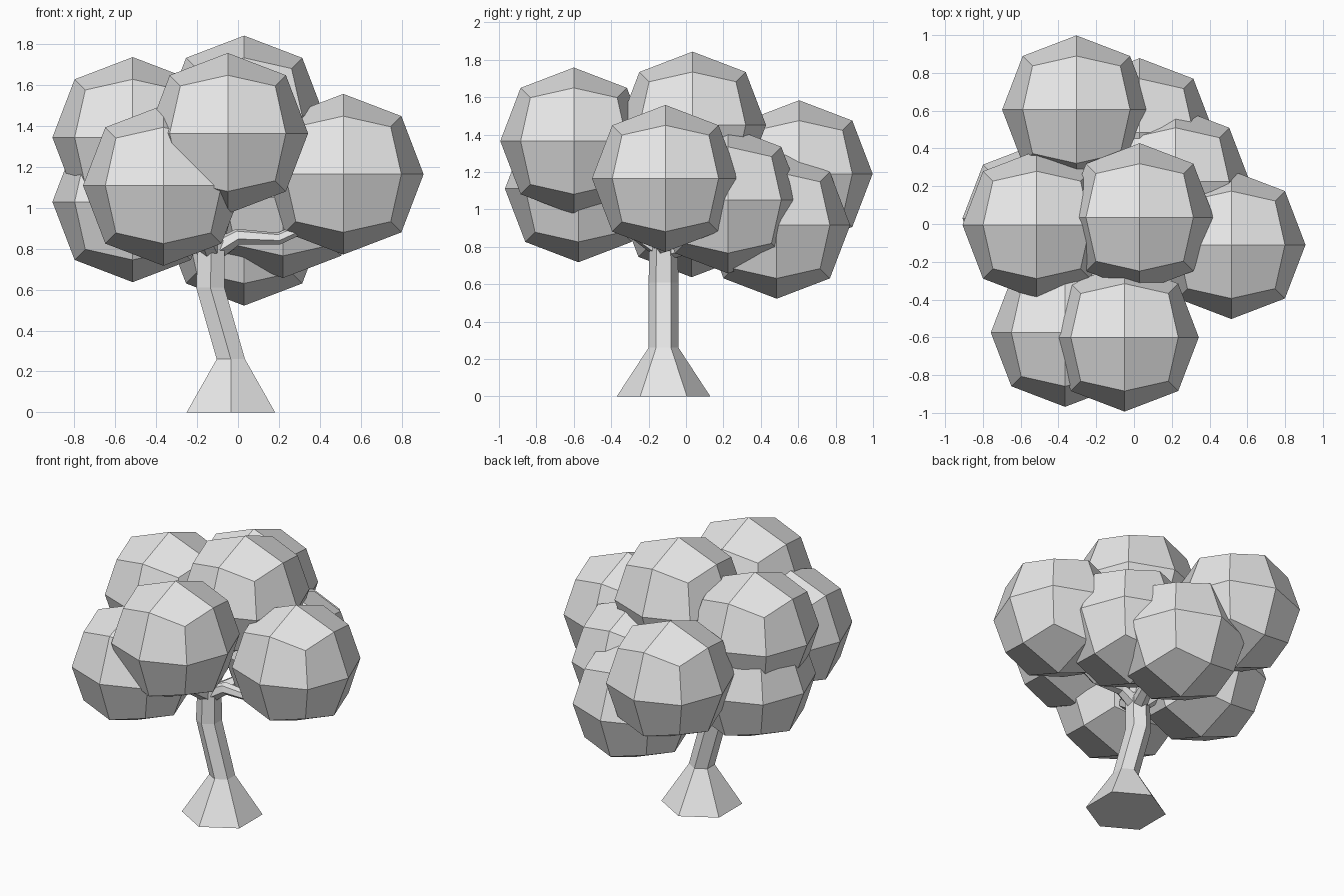
import bpy, bmesh, math
from mathutils import Vector

if "Cube" in bpy.data.objects:
    bpy.data.objects.remove(bpy.data.objects["Cube"])

grey = bpy.data.materials.new("plain grey")
grey.diffuse_color = (0.8, 0.8, 0.8, 1)
grey.use_nodes = True
grey.node_tree.nodes["Principled BSDF"].inputs["Base Color"].default_value = grey.diffuse_color


def finish(bm, name):
    bmesh.ops.recalc_face_normals(bm, faces=bm.faces)
    mesh = bpy.data.meshes.new(name)
    bm.to_mesh(mesh)
    bm.free()
    mesh.materials.append(grey)
    obj = bpy.data.objects.new(name, mesh)
    bpy.context.collection.objects.link(obj)
    return obj


def leaf_ball(name, centre):
    """Cube split once per edge and rounded: 24 flat faces."""
    bm = bmesh.new()
    bmesh.ops.create_cube(bm, size=2)
    bmesh.ops.subdivide_edges(bm, edges=bm.edges[:], cuts=1, use_grid_fill=True)
    for v in bm.verts:
        radius = 0.393 if v.co.length < 1.1 else 0.402
        v.co = v.co.normalized() * radius + Vector(centre)
    return finish(bm, name)


def tube(name, rings, sides=6, upright=False):
    """Loft of (x, y, z, radius) rings, capped at both ends."""
    bm = bmesh.new()
    pts = [Vector(r[:3]) for r in rings]
    loops = []
    for i, p in enumerate(pts):
        t = (pts[min(i + 1, len(pts) - 1)] - pts[max(i - 1, 0)]).normalized()
        if upright:
            u, w = Vector((1, 0, 0)), Vector((0, 1, 0))
        else:
            u = t.cross(Vector((0.13, 0.21, 1))).normalized()
            w = t.cross(u)
        loop = []
        for k in range(sides):
            a = math.tau * k / sides + math.pi / 2
            loop.append(bm.verts.new(p + rings[i][3] * (u * math.cos(a) + w * math.sin(a))))
        loops.append(loop)
    for a, b in zip(loops, loops[1:]):
        for k in range(sides):
            j = (k + 1) % sides
            bm.faces.new((a[k], a[j], b[j], b[k]))
    bm.faces.new(loops[0])
    bm.faces.new(loops[-1])
    return finish(bm, name)


# Foliage clumps
for label, centre in {
    "front_high": (-0.05, -0.60, 1.365),
    "top": (0.03, 0.035, 1.45),
    "right": (0.515, -0.11, 1.165),
    "front_low": (-0.365, -0.575, 1.11),
    "left_high": (-0.515, -0.005, 1.345),
    "left_low": (-0.515, 0.03, 1.03),
    "back": (-0.305, 0.605, 1.19),
    "back_low": (0.03, 0.485, 0.915),
    "right_back": (0.22, 0.225, 1.05),
}.items():
    leaf_ball("foliage_" + label, centre)

# Flared hexagonal trunk with a lean
tube("trunk", [(-0.035, -0.12, 0, 0.25), (-0.035, -0.12, 0.26, 0.08),
               (-0.135, -0.12, 0.61, 0.08), (-0.13, -0.12, 0.84, 0.075)], upright=True)

# Branches spreading from the trunk top into the foliage
fork = (-0.13, -0.12, 0.78, 0.055)
for label, path in {
    "right": [(0.0, -0.13, 0.86, 0.04), (0.2, -0.13, 0.85, 0.03), (0.42, -0.11, 0.95, 0.025)],
    "front": [(-0.18, -0.3, 0.9, 0.04), (-0.3, -0.45, 1.0, 0.03)],
    "left": [(-0.25, -0.07, 0.88, 0.04), (-0.42, 0.0, 0.98, 0.03)],
    "back": [(-0.05, 0.08, 0.82, 0.04), (0.02, 0.35, 0.9, 0.03)],
    "top": [(-0.08, -0.1, 0.95, 0.045), (0.0, 0.0, 1.2, 0.03)],
}.items():
    tube("branch_" + label, [fork] + path)
